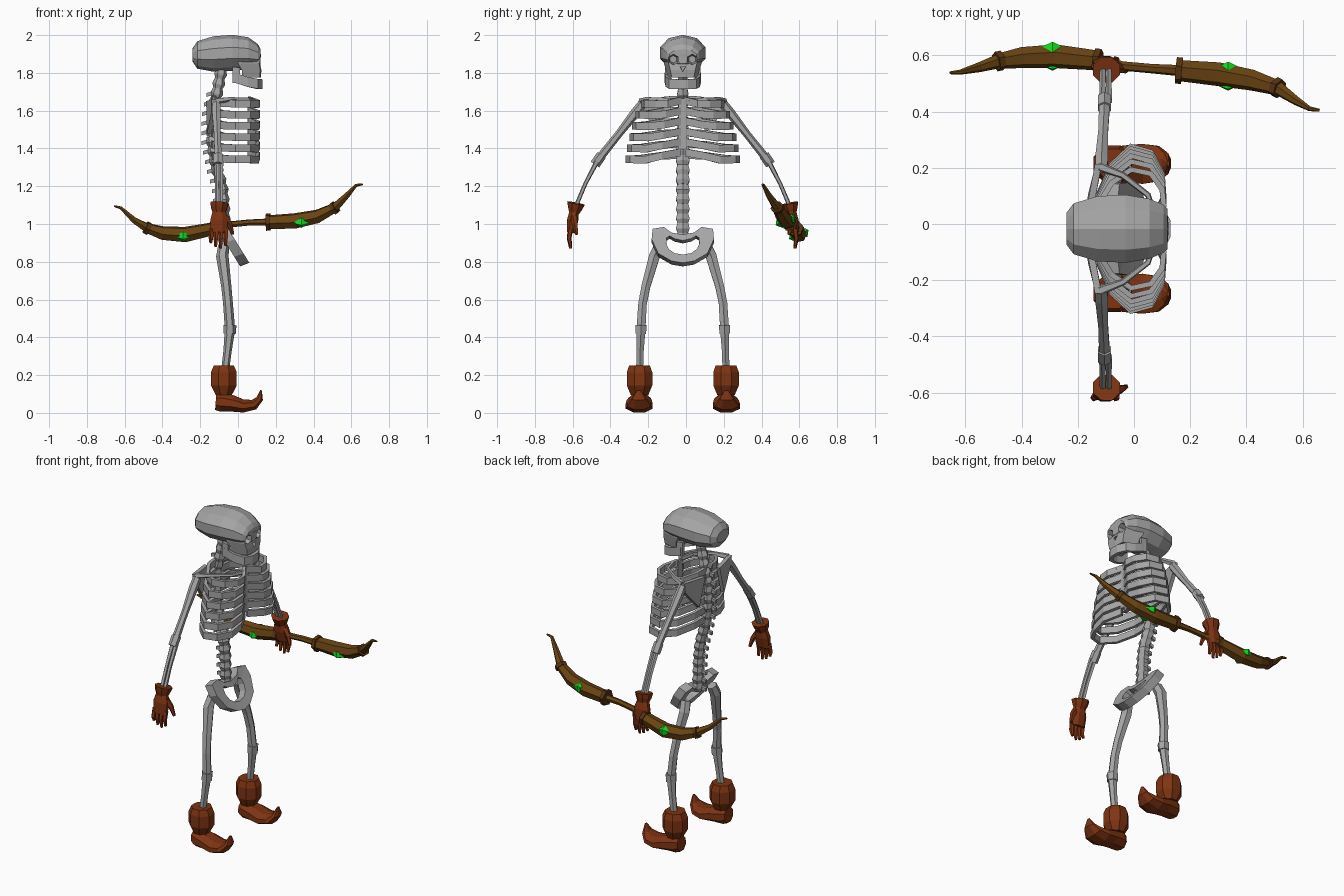
import bpy, bmesh, math
from mathutils import Vector

YC = -0.017  # symmetry plane of the body


def material(name, rgb):
    m = bpy.data.materials.new(name)
    m.diffuse_color = (*rgb, 1)
    return m


BONE = material("bone grey", (0.38, 0.38, 0.38))
LEATHER = material("red brown leather", (0.21, 0.034, 0.006))
WOOD = material("bow wood", (0.145, 0.058, 0.006))
BAND = material("dark wood", (0.10, 0.034, 0.006))
GEM = material("green gem", (0.004, 0.70, 0.015))


def loft(name, rings, mat, closed=False):
    """Skin a list of equal-length point rings."""
    bm = bmesh.new()
    vs = [[bm.verts.new(p) for p in r] for r in rings]
    n = len(vs[0])
    pairs = list(zip(vs, vs[1:])) + ([(vs[-1], vs[0])] if closed else [])
    for a, b in pairs:
        for i in range(n):
            j = (i + 1) % n
            bm.faces.new((a[i], a[j], b[j], b[i]))
    if not closed:
        bm.faces.new(vs[0])
        bm.faces.new(vs[-1])
    bmesh.ops.recalc_face_normals(bm, faces=bm.faces)
    me = bpy.data.meshes.new(name)
    bm.to_mesh(me)
    bm.free()
    me.materials.append(mat)
    ob = bpy.data.objects.new(name, me)
    bpy.context.collection.objects.link(ob)
    return ob


def tube(name, pts, radii, mat, n=6, up=(0, 1, 0)):
    """Sweep an n-gon along points; a radius is a number or (along up, across)."""
    pts = [Vector(p) for p in pts]
    rings = []
    for i, p in enumerate(pts):
        t = (pts[min(i + 1, len(pts) - 1)] - pts[max(i - 1, 0)]).normalized()
        side = t.cross(Vector(up)).normalized()
        u = side.cross(t)
        r = radii[i]
        ru, rs = r if isinstance(r, tuple) else (r, r)
        rings.append([p + u * ru * math.cos(a) + side * rs * math.sin(a)
                      for a in ((k + 0.5) * math.tau / n for k in range(n))])
    return loft(name, rings, mat)


def strip(name, pts, h, t, mat):
    """Sweep an upright flat band, height h and thickness t."""
    pts = [Vector(p) for p in pts]
    rings = []
    for i, p in enumerate(pts):
        d = pts[min(i + 1, len(pts) - 1)] - pts[max(i - 1, 0)]
        nrm = Vector((d.y, -d.x, 0)).normalized() * t / 2
        up = Vector((0, 0, h / 2))
        rings.append([p + nrm + up, p + nrm - up, p - nrm - up, p - nrm + up])
    return loft(name, rings, mat)


def lerp_path(path, z):
    for (z0, x0), (z1, x1) in zip(path, path[1:]):
        if z1 <= z <= z0:
            return x0 + (x1 - x0) * (z0 - z) / (z0 - z1)
    return path[-1][1]


# Skull: cross-sections from the back of the head to the brow
def head_ring(x, hw, lo, hi, n=10):
    return [(x, YC + hw * math.cos(a), (lo + hi) / 2 + (hi - lo) / 2 * math.sin(a) * 1.04)
            for a in ((k + 0.5) * math.tau / n for k in range(n))]


skull = loft("cranium", [head_ring(*s) for s in (
    (-0.24, 0.06, 1.86, 1.93), (-0.215, 0.095, 1.825, 1.965), (-0.13, 0.122, 1.81, 1.99),
    (-0.03, 0.127, 1.815, 1.998), (0.055, 0.112, 1.82, 1.985),
    (0.105, 0.09, 1.83, 1.95), (0.12, 0.075, 1.85, 1.925))], BONE)
face = loft("face", [[(x0, YC - w, z), (x1, YC - w * 0.75, z), (x1 + 0.006, YC, z),
                      (x1, YC + w * 0.75, z), (x0, YC + w, z)]
                     for z, x0, x1, w in ((1.775, 0.02, 0.115, 0.078), (1.815, 0.02, 0.118, 0.088),
                                          (1.85, 0.0, 0.112, 0.1), (1.90, 0.0, 0.116, 0.1))], BONE)
# Eye and nose hollows
cutters = []
for s in (-1, 1):
    cutters.append(tube("eye_cutter", [(0.065, YC + s * 0.05, 1.872), (0.2, YC + s * 0.05, 1.868)],
                        [0.02, 0.042], BONE, 6))
cutters.append(tube("nose_cutter", [(0.09, YC, 1.825), (0.2, YC, 1.825)], [0.016, 0.024], BONE, 3, (0, 0, 1)))
for c in cutters:
    c.hide_render = True
    c.hide_viewport = True
    c.display_type = 'WIRE'
    for ob in (skull, face):
        m = ob.modifiers.new("hollow", 'BOOLEAN')
        m.operation, m.object, m.solver = 'DIFFERENCE', c, 'EXACT'
# Jaw
strip("jaw", [(-0.02, YC - 0.085, 1.775), (0.05, YC - 0.08, 1.752), (0.1, YC - 0.065, 1.742),
              (0.12, YC - 0.025, 1.74), (0.12, YC + 0.025, 1.74), (0.1, YC + 0.065, 1.742),
              (0.05, YC + 0.08, 1.752), (-0.02, YC + 0.085, 1.775)], 0.052, 0.022, BONE)
for s in (-1, 1):
    strip("jaw_hinge", [(-0.03, YC + s * 0.085, 1.79), (0.01, YC + s * 0.085, 1.785)], 0.085, 0.02, BONE)

# Spine: tapered vertebrae along a curved path
SPINE = [(1.83, -0.085), (1.7, -0.11), (1.6, -0.135), (1.45, -0.14), (1.3, -0.115),
         (1.2, -0.085), (1.1, -0.075), (0.93, -0.07)]
for k in range(18):
    z = 1.82 - k * 0.051
    w = 0.034 if z > 1.6 else 0.042
    a, b, c = (lerp_path(SPINE, max(zz, 0.93)) for zz in (z, z - 0.028, z - 0.052))
    tube("vertebra", [(a, YC, z), (b, YC, z - 0.028), (c, YC, z - 0.052)],
         [(w * 0.8, 0.026), (w, 0.034), (w * 0.75, 0.024)], BONE)
    if z < 1.75:
        strip("vertebra_spur", [(b - 0.02, YC, z - 0.025), (b - 0.055, YC, z - 0.035)], 0.02, 0.016, BONE)

# Ribs, sternum, collarbones, shoulder blades
for s in (-1, 1):
    for k in range(6):
        z, g = 1.64 - k * 0.059, (0.74, 0.84, 0.91, 0.96, 1.0, 1.03)[k]
        d = 0.004 * k
        strip("rib", [(x, YC + s * y * g, z + dz) for x, y, dz in (
            (-0.13, 0.02, 0.02), (-0.125, 0.12, 0.015), (-0.08, 0.22, 0.0), (-0.01, 0.285, -0.003),
            (0.06, 0.265, -0.003), (0.1, 0.19, -0.005), (0.106, 0.11, d - 0.004), (0.06, 0.015, d + 0.014))],
            0.04, 0.02, BONE)
    tube("collarbone", [(0.075, YC + s * 0.03, 1.655), (0.05, YC + s * 0.12, 1.66),
                        (-0.04, YC + s * 0.19, 1.662), (-0.12, YC + s * 0.22, 1.65)],
         [0.014, 0.011, 0.012, 0.018], BONE, 5, (0, 0, 1))
    loft("shoulder_blade", [[(x + o, YC + s * y, z) for x, y, z in (
        (-0.155, 0.07, 1.65), (-0.125, 0.23, 1.66), (-0.125, 0.22, 1.60), (-0.15, 0.12, 1.48))]
        for o in (-0.014, 0.01)], BONE)
strip("sternum", [(0.06, YC - 0.022, 1.53), (0.06, YC + 0.022, 1.53)], 0.27, 0.018, BONE)


# Pelvis: tilted ring leaning forward
def hip(y, z, o):
    return (-0.085 + (0.98 - z) * 0.62 + o, YC + y, z + o * 0.4)


OUT = [(0.0, 0.935), (0.06, 0.945), (0.10, 0.975), (0.16, 0.965), (0.165, 0.91), (0.13, 0.835), (0.06, 0.795), (0, 0.785)]
INN = [(0.0, 0.905), (0.045, 0.915), (0.07, 0.93), (0.085, 0.92), (0.088, 0.89), (0.075, 0.86), (0.045, 0.838), (0, 0.83)]
full = list(zip(OUT, INN))
full += [((-a[0], a[1]), (-b[0], b[1])) for a, b in full[-2:0:-1]]
loft("pelvis", [[hip(*a, -0.024), hip(*a, 0.024), hip(*b, 0.02), hip(*b, -0.02)] for a, b in full], BONE, True)

for s in (-1, 1):
    def P(x, v, z):
        return (x, YC + s * v, z)

    # Arm bones
    tube("upper_arm", [P(-0.115, 0.215, 1.635), P(-0.115, 0.25, 1.59), P(-0.11, 0.34, 1.475), P(-0.105, 0.44, 1.35)],
         [0.024, 0.026, 0.02, 0.022], BONE, 6, (1, 0, 0))
    tube("elbow", [P(-0.105, 0.43, 1.365), P(-0.105, 0.465, 1.315)], [0.027, 0.027], BONE, 6, (1, 0, 0))
    for o in (-0.011, 0.011):
        tube("forearm_bone", [P(-0.1 + o, 0.455, 1.33), P(-0.1 + o, 0.515, 1.215), P(-0.1 + o, 0.572, 1.08)],
             [0.014, 0.011, 0.012], BONE, 5, (1, 0, 0))
    # Gloves
    tube("glove_cuff", [P(-0.098, 0.565, 1.11), P(-0.1, 0.57, 1.085), P(-0.1, 0.576, 1.055)],
         [(0.052, 0.05), (0.046, 0.042), (0.034, 0.028)], LEATHER, 8, (1, 0, 0))
    tube("glove_palm", [P(-0.1, 0.574, 1.07), P(-0.1, 0.583, 1.02), P(-0.102, 0.592, 0.955)],
         [(0.036, 0.027), (0.05, 0.032), (0.046, 0.024)], LEATHER, 8, (1, 0, 0))
    for i, tip in enumerate((0.90, 0.88, 0.87, 0.885)):
        x = -0.138 + i * 0.025
        tube("glove_finger", [P(x, 0.594, 0.975), P(x * 1.03, 0.602, 0.925), P(x * 1.04, 0.594, tip)],
             [0.0145, 0.013, 0.008], LEATHER, 5, (1, 0, 0))
    tube("glove_thumb", [P(-0.07, 0.578, 1.035), P(-0.045, 0.57, 1.0), P(-0.028, 0.562, 0.945)],
         [0.02, 0.016, 0.009], LEATHER, 5)
    # Leg bones
    tube("thigh", [P(-0.075, 0.125, 0.885), P(-0.083, 0.15, 0.83), P(-0.062, 0.195, 0.67),
                   P(-0.053, 0.213, 0.58), P(-0.043, 0.221, 0.45)],
         [0.03, 0.033, 0.027, 0.026, 0.027], BONE)
    tube("knee", [P(-0.042, 0.221, 0.465), P(-0.044, 0.222, 0.42)], [0.034, 0.032], BONE)
    tube("shin", [P(-0.044, 0.222, 0.43), P(-0.055, 0.226, 0.33), P(-0.07, 0.229, 0.21)],
         [0.027, 0.022, 0.021], BONE)
    # Boots with curled toes
    tube("boot_cuff", [P(-0.075, 0.229, z) for z in (0.25, 0.215, 0.145, 0.095)],
         [(0.06, 0.058), (0.073, 0.074), (0.073, 0.074), (0.05, 0.046)], LEATHER, 8)
    tube("boot_foot", [P(-0.118, 0.229, 0.06), P(-0.09, 0.229, 0.058), P(-0.03, 0.23, 0.05), P(0.03, 0.231, 0.036),
                       P(0.085, 0.232, 0.044), P(0.115, 0.232, 0.075), P(0.122, 0.232, 0.12)],
         [(0.045, 0.048), (0.064, 0.055), (0.072, 0.047), (0.077, 0.037), (0.068, 0.03), (0.04, 0.02), (0.01, 0.005)],
         LEATHER, 8)

# Bow held in the left hand
BOW = [(-0.655, 0.538, 1.095), (-0.62, 0.54, 1.085), (-0.55, 0.558, 1.02), (-0.48, 0.58, 0.978),
       (-0.40, 0.592, 0.952), (-0.28, 0.597, 0.944), (-0.13, 0.582, 0.975), (-0.04, 0.562, 0.998),
       (0.06, 0.553, 1.008), (0.16, 0.546, 1.01), (0.30, 0.533, 1.016), (0.42, 0.512, 1.04),
       (0.51, 0.485, 1.085), (0.575, 0.44, 1.15), (0.625, 0.41, 1.205), (0.66, 0.405, 1.21)]


def bow_part(name, a, b, radii, mat):
    return tube(name, BOW[a:b], radii, mat, 6, (0, 0.75, 0.66))


bow_part("bow_horn", 0, 4, [0.005, 0.009, 0.018, 0.026], WOOD)
bow_part("bow_limb", 3, 7, [0.028, 0.038, 0.043, 0.036], WOOD)
bow_part("bow_grip", 6, 10, [0.022, 0.017, 0.017, 0.02], WOOD)
bow_part("bow_limb", 9, 13, [0.038, 0.043, 0.038, 0.028], WOOD)
bow_part("bow_horn", 12, 16, [0.026, 0.017, 0.009, 0.005], WOOD)
for i, r in ((3, 0.036), (6, 0.043), (9, 0.048), (12, 0.036)):
    p, d = Vector(BOW[i]), (Vector(BOW[i + 1]) - Vector(BOW[i - 1])).normalized() * 0.011
    tube("bow_collar", [p - d, p + d], [r, r], BAND, 6, (0, 0.75, 0.66))

# Gems: pointed diamonds on both faces of each limb
for cx, cy, cz in ((-0.29, 0.597, 0.945), (0.335, 0.526, 1.018)):
    for s in (-1, 1):
        c = Vector((cx, cy + s * 0.03, cz - (0.012 if s < 0 else -0.012)))
        n = Vector((0, 0.85, 0.5)) * s * 0.024
        u, v = Vector((0.045, 0, 0)), Vector((0, -0.5, 0.85)) * 0.032
        base = [c + u, c + v, c - u, c - v]
        loft("gem", [[c - n + (q - c) * 0.05 for q in base], base, [c + n + (q - c) * 0.05 for q in base]], GEM)
